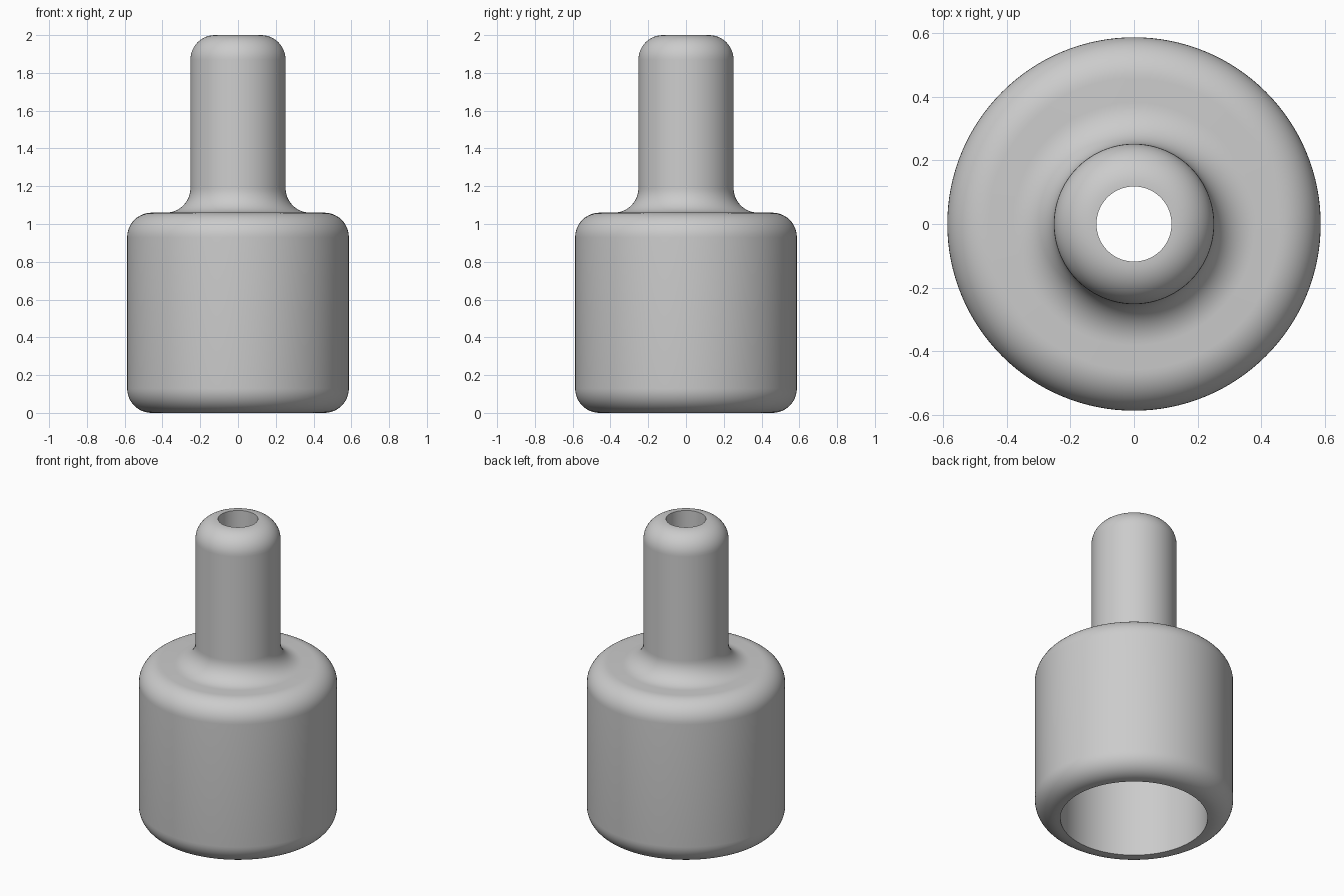
import bpy
import bmesh
from math import cos, sin, pi, radians
from mathutils import Vector

cube = bpy.data.objects.get("Cube")
if cube:
    bpy.data.objects.remove(cube, do_unlink=True)

# Main dimensions
BODY_R, BODY_TOP, BODY_BORE = 0.587, 1.06, 0.436
NECK_R, NECK_TOP, NECK_BORE = 0.252, 2.0, 0.118
ROUND = 0.13
SHOULDER = 0.91
SIDES = 128


def arc(cx, cz, start, end, steps=12):
    """Quarter-round profile points, angles in degrees."""
    angles = [radians(start + (end - start) * i / steps) for i in range(steps + 1)]
    return [(cx + ROUND * cos(a), cz + ROUND * sin(a)) for a in angles]


# Closed cross-section: outside from the base up, then down the bore
profile = [(BODY_BORE, 0)]
profile += arc(BODY_R - ROUND, ROUND, -90, 0)
profile += arc(BODY_R - ROUND, BODY_TOP - ROUND, 0, 90)
profile += arc(NECK_R + ROUND, BODY_TOP + ROUND, 270, 180)
profile += arc(NECK_R - ROUND, NECK_TOP - ROUND, 0, 90)
profile += [(NECK_BORE, NECK_TOP), (NECK_BORE, SHOULDER), (BODY_BORE, SHOULDER)]

# Revolve the cross-section around the vertical axis
bm = bmesh.new()
verts = [bm.verts.new((r, 0, z)) for r, z in profile]
edges = [bm.edges.new((v, verts[(i + 1) % len(verts)])) for i, v in enumerate(verts)]
bmesh.ops.spin(bm, geom=verts + edges, cent=Vector(), axis=Vector((0, 0, 1)),
               angle=2 * pi, steps=SIDES, use_merge=True)
bmesh.ops.remove_doubles(bm, verts=bm.verts[:], dist=0.0001)
bmesh.ops.recalc_face_normals(bm, faces=bm.faces[:])
mesh = bpy.data.meshes.new("stepped_sleeve")
bm.to_mesh(mesh)
bm.free()

sleeve = bpy.data.objects.new("stepped_sleeve", mesh)
bpy.context.collection.objects.link(sleeve)

# Plain grey finish
grey = bpy.data.materials.new("light_grey")
grey.use_nodes = True
colour = (0.6, 0.6, 0.6, 1)
grey.diffuse_color = colour
grey.node_tree.nodes["Principled BSDF"].inputs["Base Color"].default_value = colour
mesh.materials.append(grey)

# Smooth rounds with crisp bore rims
bpy.ops.object.select_all(action="DESELECT")
sleeve.select_set(True)
bpy.context.view_layer.objects.active = sleeve
bpy.ops.object.shade_smooth_by_angle(angle=radians(30))
